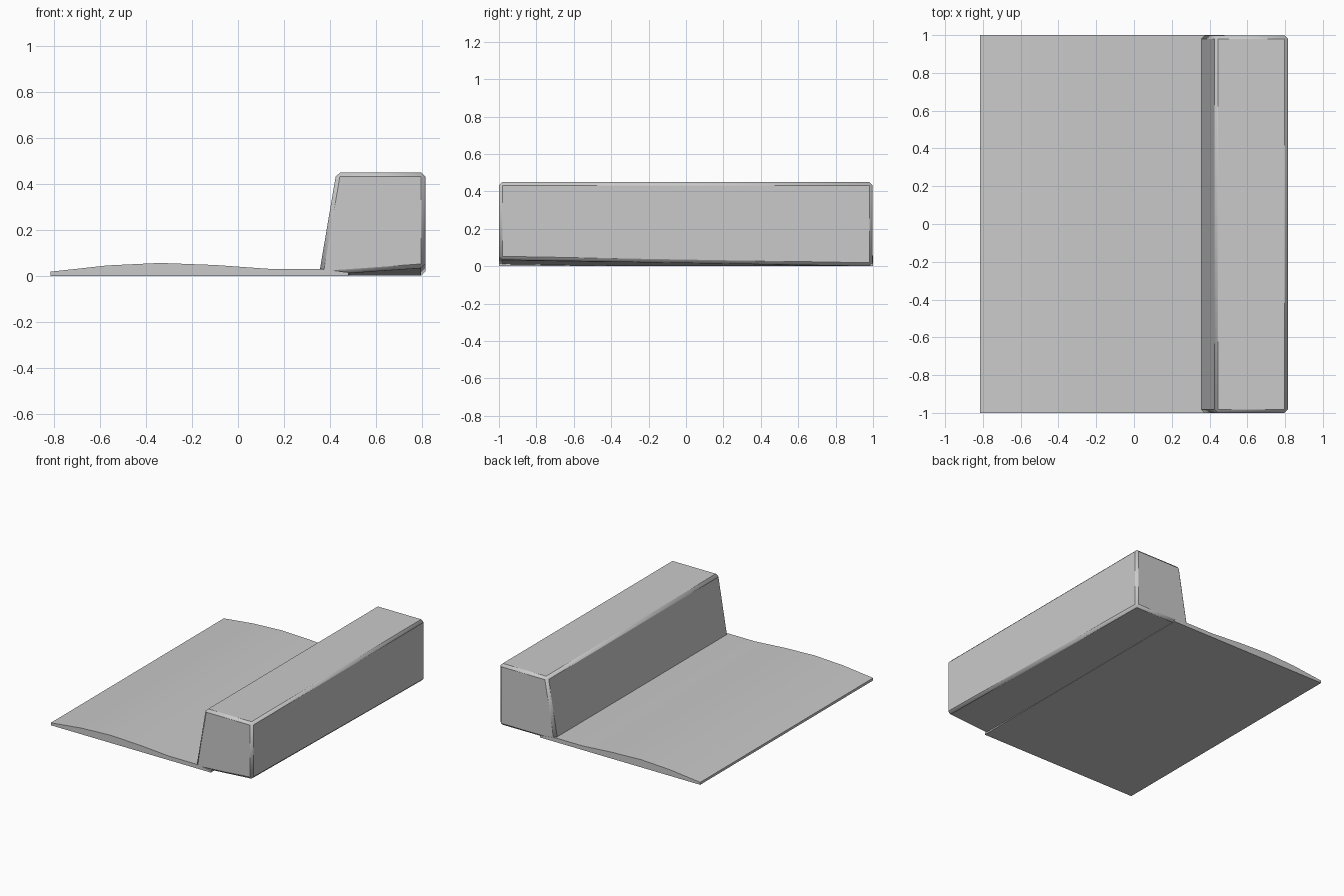
import bpy, math

if "Cube" in bpy.data.objects:
    bpy.data.objects.remove(bpy.data.objects["Cube"], do_unlink=True)

grey = bpy.data.materials.new("light grey")
grey.use_nodes = True
grey.diffuse_color = (0.59, 0.59, 0.59, 1)
grey.node_tree.nodes["Principled BSDF"].inputs["Base Color"].default_value = (0.59, 0.59, 0.59, 1)


def loft(name, front, back, back_y=1):
    """Solid between a front and a back (x, z) profile, listed anticlockwise from the front."""
    n = len(front)
    verts = [(x, -1, z) for x, z in front] + [(x, back_y, z) for x, z in back]
    faces = [tuple(range(n)), tuple(reversed(range(n, 2 * n)))]
    for i in range(n):
        j = (i + 1) % n
        faces.append((i, i + n, j + n, j))
    mesh = bpy.data.meshes.new(name)
    mesh.from_pydata(verts, [], faces)
    mesh.materials.append(grey)
    obj = bpy.data.objects.new(name, mesh)
    bpy.context.collection.objects.link(obj)
    return obj


def smooth(obj, angle):
    bpy.ops.object.select_all(action="DESELECT")
    obj.select_set(True)
    bpy.context.view_layer.objects.active = obj
    bpy.ops.object.shade_smooth_by_angle(angle=math.radians(angle))


# Gently humped apron with a flat underside, carrying on as a thin flange beneath the block
hump = [(0.355, 0.03), (0.14, 0.03), (-0.10, 0.047), (-0.34, 0.056),
        (-0.57, 0.045), (-0.815, 0.018)]
apron = [(-0.815, 0), (0.48, 0), (0.48, 0.015)] + hump
smooth(loft("apron", apron, apron), 30)

# Tall kerb block, its base rising towards the front outer corner
top = [(0.815, 0.45), (0.428, 0.45)]
block = loft("kerb_block",
             [(0.352, 0.002), (0.815, 0.035)] + top,
             [(0.352, 0.002), (0.815, 0.0)] + top, 0.998)
bevel = block.modifiers.new("chamfered edges", "BEVEL")
bevel.width = 0.018
bevel.segments = 1
bevel.limit_method = "ANGLE"
smooth(block, 60)
